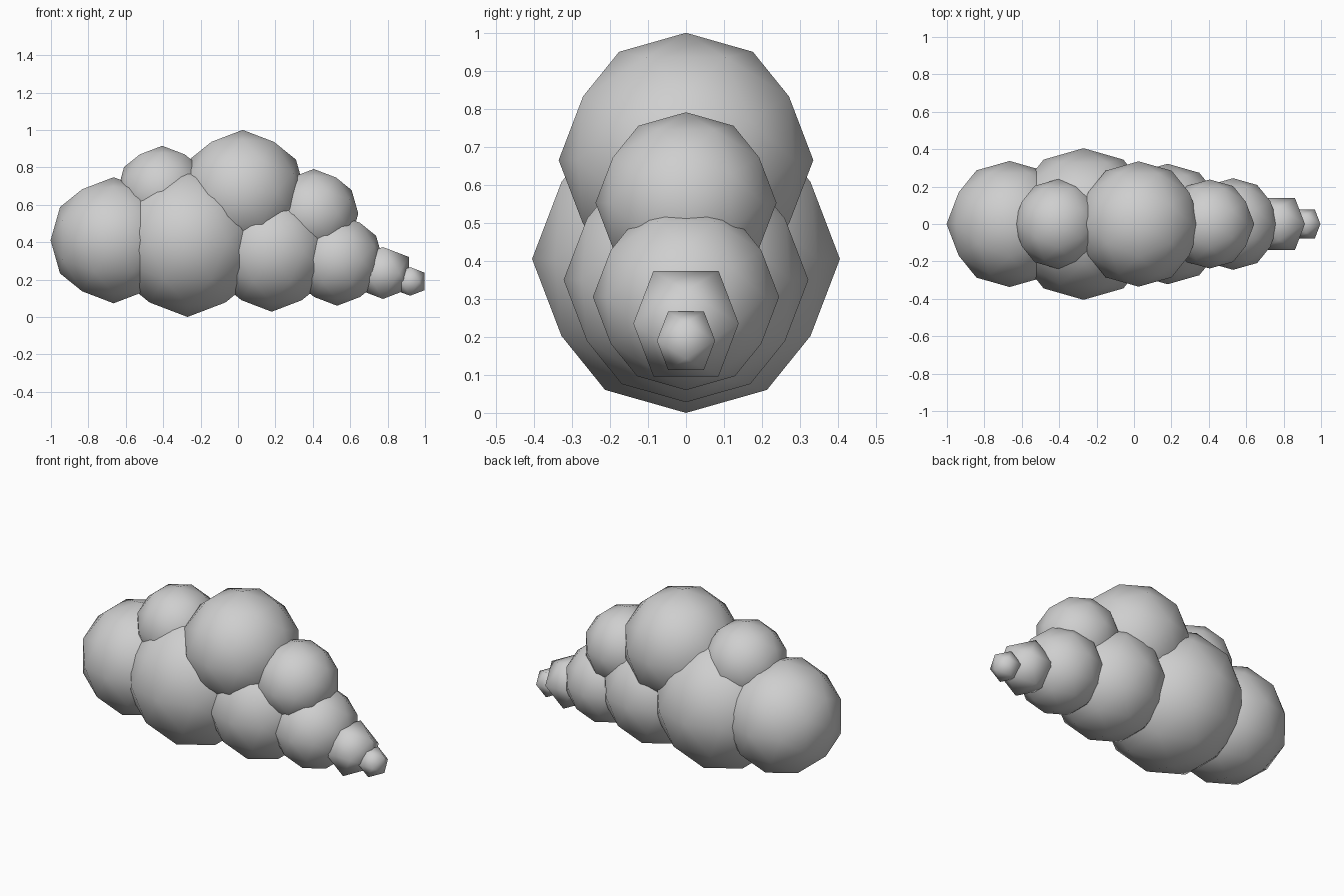
import bpy
import math

if "Cube" in bpy.data.objects:
    bpy.data.objects.remove(bpy.data.objects["Cube"])

# one flat colour for the whole cloud
grey = bpy.data.materials.new("cloud_grey")
grey.diffuse_color = (0.62, 0.62, 0.62, 1.0)
grey.use_nodes = True
grey.node_tree.nodes["Principled BSDF"].inputs["Base Color"].default_value = grey.diffuse_color

# turns the ball so its two-fold axes line up with x, y and z
TILT = math.pi / 2 - math.atan(0.5) / 2 - math.radians(18.435) + math.radians(0)
TILT = math.radians(58.283)


def puff(name, x, z, radius, detail=2):
    """Smooth-shaded low-poly ball on the centre plane."""
    bpy.ops.mesh.primitive_ico_sphere_add(
        subdivisions=detail, radius=radius,
        location=(x, 0, z), rotation=(0, TILT, 0))
    ob = bpy.context.object
    ob.name = name
    ob.data.name = name
    ob.data.materials.append(grey)
    bpy.ops.object.shade_smooth()
    return ob


# lower row, left to right
puff("left_puff", -0.665, 0.41, 0.337)
puff("big_middle_puff", -0.27, 0.405, 0.405)
puff("right_middle_puff", 0.18, 0.35, 0.322)
puff("right_lower_puff", 0.53, 0.305, 0.245)

# upper row
puff("upper_left_puff", -0.405, 0.675, 0.24)
puff("top_puff", 0.025, 0.665, 0.335)
puff("upper_right_puff", 0.405, 0.553, 0.238)

# coarse tail puffs
puff("tail_puff", 0.775, 0.235, 0.163, 1)
puff("tail_tip", 0.92, 0.19, 0.09, 1)
